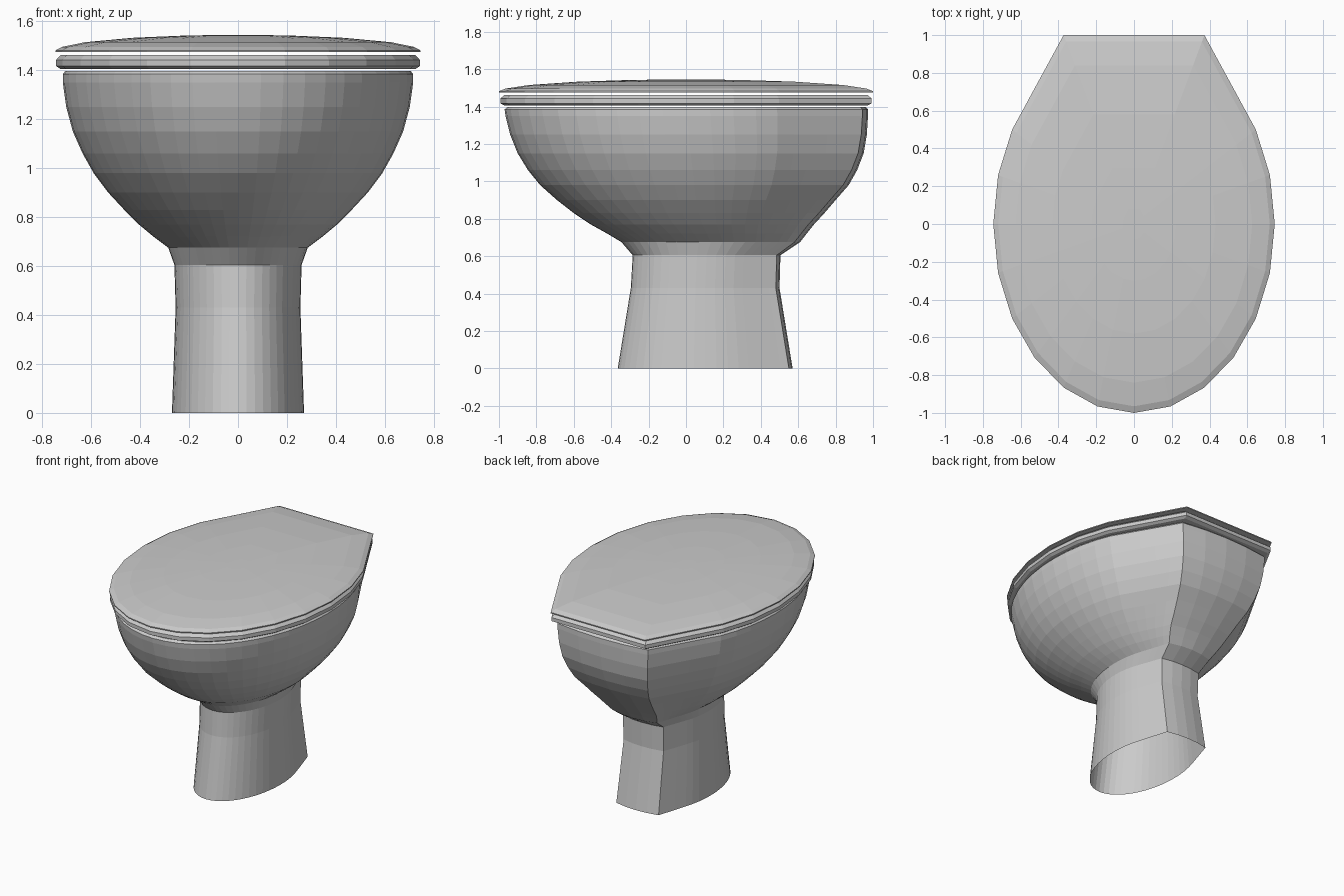
import bpy, bmesh
from math import sin, cos, radians


def outline(z, w, f, b, corner=0.5, bulge=0.0, step=15.0):
    """Oval loop, round at the front, cut straight across the back."""
    y0 = (f + b) / 2
    h = (b - f) / 2
    n = int(120 / step)
    half = []
    for i in range(n + 1):
        a = radians(-90 + i * step)
        half.append((w * cos(a), y0 + h * sin(a)))
    # straight flank to the rear corner
    sx, sy = half[-1]
    cx, cy = w * corner, b - bulge
    k = int(30 / step) + 1
    for i in range(1, k + 1):
        t = i / k
        half.append((sx + (cx - sx) * t, sy + (cy - sy) * t))
    # slightly bowed back panel
    half.append((cx * 0.5, b - bulge * 0.25))
    right = [(x, y, z) for x, y in half]
    left = [(-x, y, z) for x, y in reversed(half[1:])]
    return right + [(0, b, z)] + left


def loft(name, loops, cap_start=False, cap_end=False, closed=False):
    bm = bmesh.new()
    rings = [[bm.verts.new(p) for p in loop] for loop in loops]
    pairs = list(zip(rings, rings[1:]))
    if closed:
        pairs.append((rings[-1], rings[0]))
    n = len(rings[0])
    for lo, hi in pairs:
        for i in range(n):
            j = (i + 1) % n
            bm.faces.new((lo[i], lo[j], hi[j], hi[i]))
    if cap_start:
        bm.faces.new(rings[0][::-1])
    if cap_end:
        bm.faces.new(rings[-1])
    me = bpy.data.meshes.new(name)
    bm.to_mesh(me)
    bm.free()
    ob = bpy.data.objects.new(name, me)
    bpy.context.collection.objects.link(ob)
    return ob


# pedestal and bowl: height, half width, front y, back y, corner ratio, back bulge
body = [
    (0.00, 0.27, -0.365, 0.57, 0.62, 0.02),
    (0.43, 0.255, -0.295, 0.50, 0.62, 0.02),
    (0.605, 0.26, -0.285, 0.505, 0.62, 0.02),
    (0.675, 0.285, -0.345, 0.61, 0.62, 0.03),
    (0.72, 0.345, -0.42, 0.645, 0.58, 0.03),
    (0.77, 0.405, -0.51, 0.685, 0.55, 0.03),
    (0.83, 0.465, -0.60, 0.74, 0.52, 0.03),
    (0.90, 0.53, -0.69, 0.80, 0.5, 0.03),
    (0.98, 0.59, -0.78, 0.87, 0.5, 0.03),
    (1.06, 0.635, -0.845, 0.915, 0.5, 0.03),
    (1.15, 0.675, -0.90, 0.95, 0.5, 0.03),
    (1.25, 0.702, -0.94, 0.967, 0.5, 0.03),
    (1.35, 0.716, -0.965, 0.973, 0.5, 0.03),
    (1.385, 0.716, -0.97, 0.973, 0.5, 0.03),
    (1.398, 0.705, -0.955, 0.96, 0.5, 0.03),
    # inside of the basin
    (1.398, 0.56, -0.80, 0.68, 0.5, 0.03),
    (1.30, 0.56, -0.80, 0.68, 0.5, 0.03),
    (1.05, 0.47, -0.64, 0.60, 0.5, 0.03),
    (0.85, 0.32, -0.40, 0.48, 0.5, 0.03),
    (0.74, 0.18, -0.18, 0.34, 0.5, 0.03),
]
loft("bowl_and_pedestal", [outline(*r, step=7.5) for r in body], cap_end=True)

# seat ring
seat = [
    (1.405, 0.725, -0.97, 0.97),
    (1.417, 0.743, -0.993, 0.993),
    (1.443, 0.743, -0.993, 0.993),
    (1.462, 0.725, -0.97, 0.97),
    (1.462, 0.50, -0.74, 0.58),
    (1.405, 0.50, -0.74, 0.58),
]
loft("seat", [outline(*r) for r in seat], closed=True)

# domed lid: height and scale of the outline
lid = [(1.475, 1.0), (1.482, 1.0), (1.496, 0.965), (1.515, 0.84),
       (1.533, 0.58), (1.542, 0.3), (1.545, 0.08)]
loft("lid", [outline(z, 0.745 * s, -s, s) for z, s in lid],
     cap_start=True, cap_end=True)
